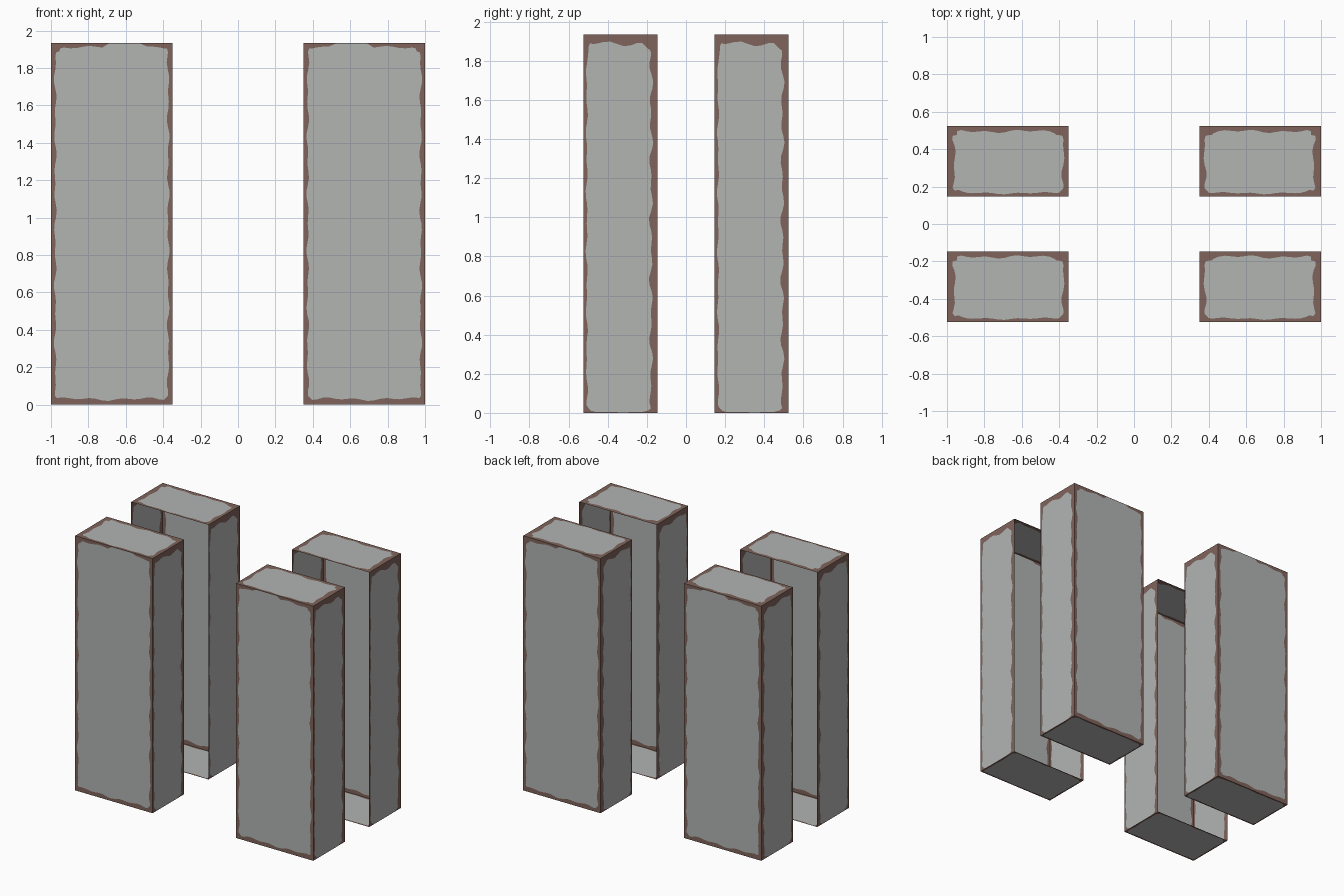
import bpy, bmesh, math
from mathutils import Vector

if "Cube" in bpy.data.objects:
    bpy.data.objects.remove(bpy.data.objects["Cube"])

X0, X1 = 0.35, 1.0       # inner / outer x of each pillar
Y0, Y1 = 0.146, 0.525    # inner / outer y
H = 1.933


def material(name, rgb):
    m = bpy.data.materials.new(name)
    m.diffuse_color = (*rgb, 1)
    m.use_nodes = True
    m.node_tree.nodes["Principled BSDF"].inputs["Base Color"].default_value = m.diffuse_color
    return m


MATS = [material("stone_grey", (0.445, 0.462, 0.450)),
        material("brown_border", (0.215, 0.127, 0.105))]


def clamp(v, a, b):
    return max(a, min(b, v))


def panel(bm, origin, du, dv, w, h, margins, r, centre, bulge=False):
    """Flat wall: wavy rounded grey patch surrounded by a brown border ring."""
    left, right, bottom, top = margins
    nu, nv = math.ceil(w / 0.035), math.ceil(h / 0.035)
    outer = [(w * i / nu, 0) for i in range(nu)]
    outer += [(w, h * i / nv) for i in range(nv)]
    outer += [(w - w * i / nu, h) for i in range(nu)]
    outer += [(0, h - h * i / nv) for i in range(nv)]
    inner = []
    for u, v in outer:
        q = Vector((clamp(u, left + r, w - right - r), clamp(v, bottom + r, h - top - r)))
        p = Vector((u, v))
        e = q + (p - q).normalized() * r
        s = u + v * 1.3
        t = 0.2 * math.sin(s * 31 + u * 9) + 0.17 * math.sin(s * 17 + 2) - 0.05
        if bulge and v > h - 0.001 and abs(u - w * 0.4) < 0.1:
            t = 0.85
        inner.append(e.lerp(p, t))

    def vert(p):
        return bm.verts.new(origin + du * p[0] + dv * p[1])
    vo, vi = [vert(p) for p in outer], [vert(p) for p in inner]
    n = len(vo)
    faces = [bm.faces.new(vi)]
    for i in range(n):
        j = (i + 1) % n
        f = bm.faces.new((vo[i], vo[j], vi[j], vi[i]))
        f.material_index = 1
        faces.append(f)
    # all walls face away from the pillar centre
    if du.cross(dv).dot(origin + du * w / 2 + dv * h / 2 - centre) < 0:
        for f in faces:
            f.normal_flip()


def pillar(name, sx, sy):
    bm = bmesh.new()
    ux, uy, uz = Vector((sx, 0, 0)), Vector((0, 1, 0)), Vector((0, 0, 1))
    w, d = X1 - X0, Y1 - Y0
    ylow = Y0 if sy > 0 else -Y1
    c = Vector((sx * (X0 + X1) / 2, ylow + d / 2, H / 2))
    # outer broad wall (the opposite wall, facing the middle, is left open)
    panel(bm, Vector((sx * X0, sy * Y1, 0)), ux, uz, w, H,
          (0.022, 0.022, 0.028, 0.022), 0.05, c, True)
    # two narrow walls
    for x in (X0, X1):
        panel(bm, Vector((sx * x, ylow, 0)), uy, uz, d, H,
              (0.017, 0.031, 0.003, 0.042), 0.06, c)
    # cap and base
    panel(bm, Vector((sx * X0, ylow, H)), ux, uy, w, d,
          (0.027, 0.036, 0.018, 0.028), 0.06, c)
    panel(bm, Vector((sx * X0, ylow, 0)), ux, uy, w, d,
          (0.012, 0.012, 0.012, 0.012), 0.03, c)
    bmesh.ops.remove_doubles(bm, verts=bm.verts, dist=0.0002)
    me = bpy.data.meshes.new(name)
    bm.to_mesh(me)
    bm.free()
    for m in MATS:
        me.materials.append(m)
    bpy.context.collection.objects.link(bpy.data.objects.new(name, me))


for sx, side in ((-1, "left"), (1, "right")):
    for sy, depth in ((-1, "front"), (1, "back")):
        pillar(f"{depth}_{side}_pillar", sx, sy)
